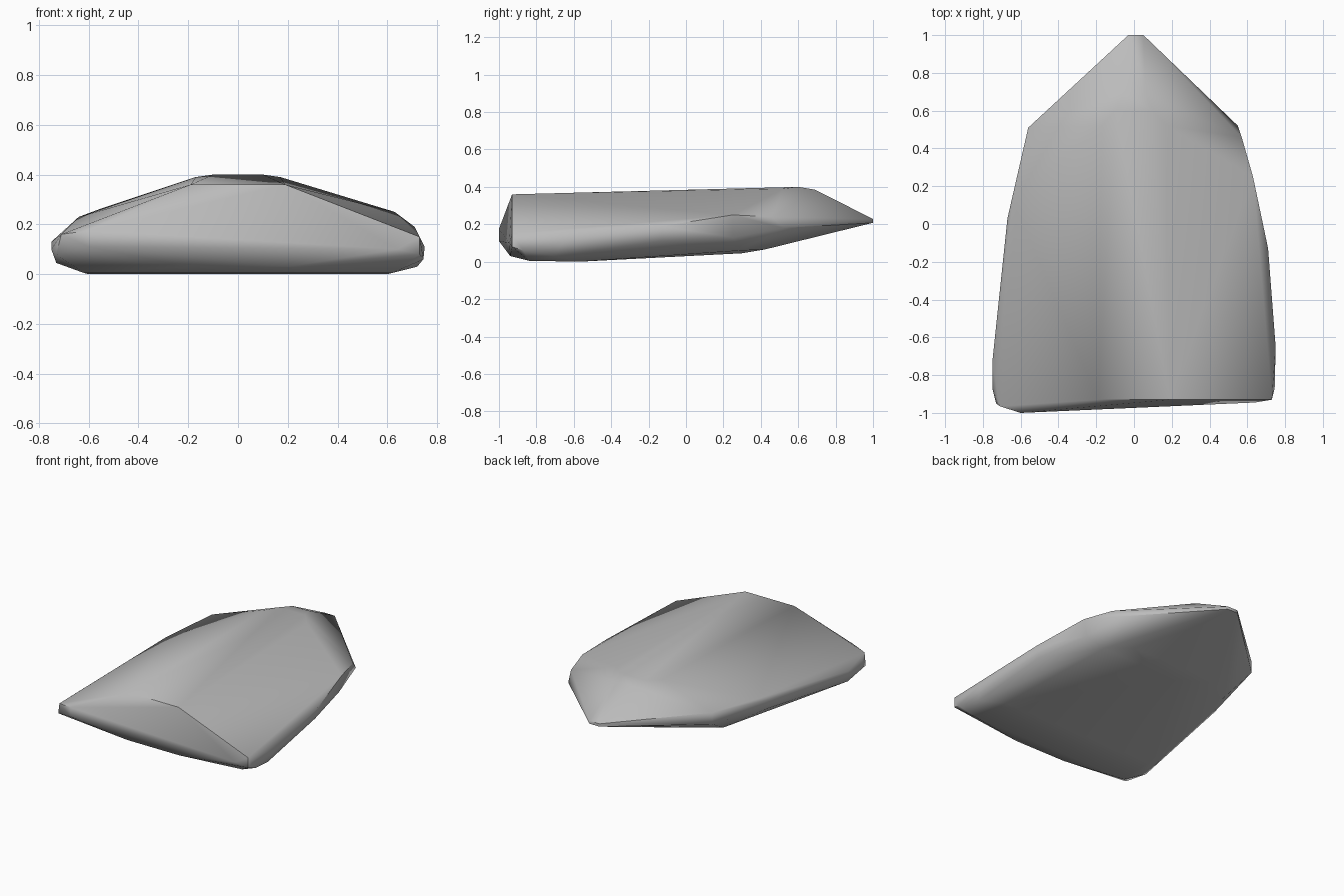
import bpy
import bmesh
import math

# Remove the default object
default_cube = bpy.data.objects.get("Cube")
if default_cube:
    bpy.data.objects.remove(default_cube, do_unlink=True)


def flat_material(name, level):
    """Plain grey material, same value in viewport and render."""
    material = bpy.data.materials.new(name)
    material.use_nodes = True
    colour = (level, level, level, 1.0)
    material.diffuse_color = colour
    shader = material.node_tree.nodes["Principled BSDF"]
    shader.inputs["Base Color"].default_value = colour
    shader.inputs["Roughness"].default_value = 0.8
    return material


def hull_object(name, corners, material, crease_angle):
    """Wrap a tight convex skin round the corner points."""
    bm = bmesh.new()
    for corner in corners:
        bm.verts.new(corner)
    result = bmesh.ops.convex_hull(bm, input=bm.verts[:])
    spare = {item for key in ("geom_interior", "geom_unused")
             for item in result[key] if isinstance(item, bmesh.types.BMVert)}
    bmesh.ops.delete(bm, geom=list(spare), context="VERTS")
    bmesh.ops.dissolve_limit(bm, angle_limit=math.radians(1),
                             verts=bm.verts[:], edges=bm.edges[:])
    bmesh.ops.recalc_face_normals(bm, faces=bm.faces[:])
    mesh = bpy.data.meshes.new(name)
    bm.to_mesh(mesh)
    bm.free()
    mesh.materials.append(material)
    obj = bpy.data.objects.new(name, mesh)
    bpy.context.collection.objects.link(obj)
    bpy.ops.object.select_all(action="DESELECT")
    obj.select_set(True)
    bpy.context.view_layer.objects.active = obj
    bpy.ops.object.shade_smooth_by_angle(angle=math.radians(crease_angle))
    return obj


def both_sides(points):
    """Mirror points across the centre plane."""
    return [(side * x, y, z) for x, y, z in points for side in (-1, 1)]


# Sloping crown, from the broken front edge to the rounded shoulder
crown = both_sides([(0.19, -0.93, 0.36), (0.1, 0.6, 0.4),
                    (0.17, 0.52, 0.39), (0.06, 0.69, 0.385)])

# Right edge of the slab
right_edge = [(-0.6, -1, 0.11), (-0.6, -1, 0.175), (-0.71, -0.965, 0.16),
              (-0.73, -0.95, 0.08), (-0.75, -0.87, 0.1), (-0.75, -0.73, 0.13),
              (-0.73, -0.75, 0.045), (-0.67, 0.03, 0.2), (-0.64, 0.12, 0.23),
              (-0.65, 0.03, 0.13), (-0.56, 0.51, 0.26), (-0.56, 0.51, 0.18)]

# Left edge of the slab, a little fuller
left_edge = [(0.64, -0.945, 0.1), (0.73, -0.93, 0.15), (0.73, -0.93, 0.08),
             (0.745, -0.87, 0.06), (0.75, -0.65, 0.11), (0.72, -0.7, 0.03),
             (0.71, -0.13, 0.19), (0.69, -0.13, 0.11), (0.63, 0.25, 0.25),
             (0.61, 0.25, 0.13), (0.57, 0.46, 0.24), (0.55, 0.52, 0.18),
             (0.38, -0.92, 0.28)]

# Underside, flat at the front and rising toward the tip
underside = both_sides([(0.62, -0.84, 0.005), (0.6, -0.57, 0),
                        (0.2, -0.94, 0.03), (0.5, 0.3, 0.06),
                        (0.35, 0.42, 0.065), (0.1, 0.3, 0.045)])

# Blunt pointed tip
tip = [(x, 1, z) for x in (-0.03, 0.05) for z in (0.208, 0.228)]

stone = flat_material("stone grey", 0.5)
hull_object("stone_slab", crown + right_edge + left_edge + underside + tip,
            stone, 50)
